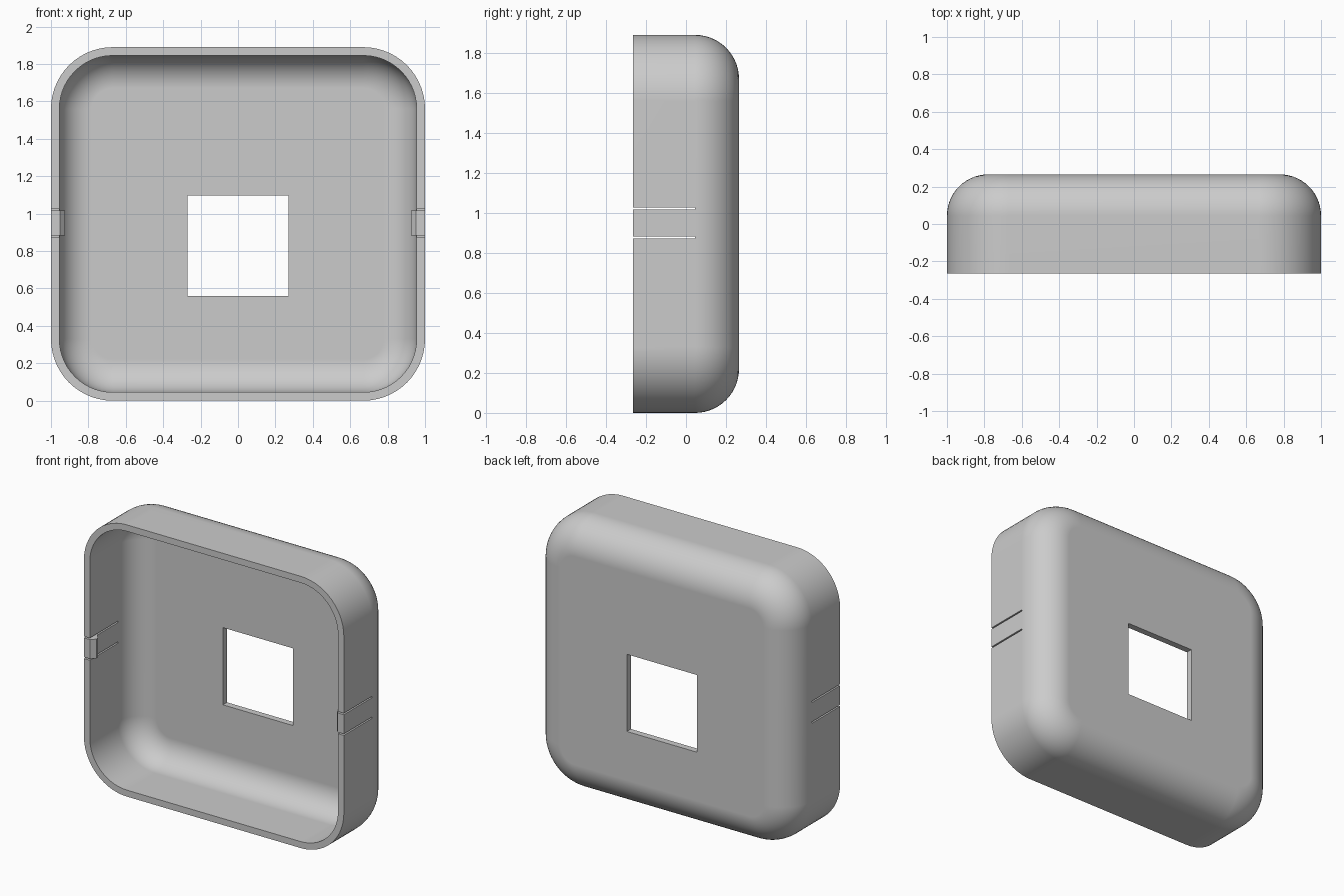
import bpy, bmesh, math

if "Cube" in bpy.data.objects:
    bpy.data.objects.remove(bpy.data.objects["Cube"])

W, H, D = 1.0, 0.945, 0.265     # half width, height and depth
WALL, CORNER, FILLET = 0.045, 0.33, 0.22
CLIP_Z, CLIP_HALF, SLOT = 0.949, 0.067, 0.01
STEPS = 14

grey = bpy.data.materials.new("light_grey")
grey.use_nodes = True
grey.diffuse_color = (0.6, 0.6, 0.6, 1)
grey.node_tree.nodes["Principled BSDF"].inputs["Base Color"].default_value = (0.6, 0.6, 0.6, 1)


def make_object(name, bm):
    bmesh.ops.recalc_face_normals(bm, faces=bm.faces)
    mesh = bpy.data.meshes.new(name)
    bm.to_mesh(mesh)
    bm.free()
    obj = bpy.data.objects.new(name, mesh)
    mesh.materials.append(grey)
    bpy.context.collection.objects.link(obj)
    return obj


def activate(obj):
    bpy.ops.object.select_all(action='DESELECT')
    obj.select_set(True)
    bpy.context.view_layer.objects.active = obj


def ring(bm, inset, y):
    """Rounded rectangle, shrunk by inset, at depth y."""
    r = CORNER - inset
    verts = []
    for q, (sx, sz) in enumerate([(1, 1), (-1, 1), (-1, -1), (1, -1)]):
        for i in range(STEPS + 1):
            a = (q + i / STEPS) * math.pi / 2
            verts.append(bm.verts.new((sx * (W - CORNER) + r * math.cos(a), y,
                                       H + sz * (H - CORNER) + r * math.sin(a))))
    return verts


def box(name, x0, x1, y0, y1, z0, z1):
    bm = bmesh.new()
    bmesh.ops.create_cube(bm, size=1)
    for v in bm.verts:
        v.co = ((x0 + x1) / 2 + v.co.x * (x1 - x0),
                (y0 + y1) / 2 + v.co.y * (y1 - y0),
                (z0 + z1) / 2 + v.co.z * (z1 - z0))
    return make_object(name, bm)


# Shell: outer skin and inner skin lofted through the open rim
def fillet_rings(bm, wall):
    rings = [ring(bm, wall, -D)]
    r = FILLET - wall
    for i in range(STEPS + 1):
        a = i / STEPS * math.pi / 2
        rings.append(ring(bm, wall + r * (1 - math.cos(a)), D - FILLET + r * math.sin(a)))
    return rings


bm = bmesh.new()
outer, inner = fillet_rings(bm, 0), fillet_rings(bm, WALL)
rings = outer[::-1] + inner
for a, b in zip(rings, rings[1:]):
    n = len(a)
    for i in range(n):
        j = (i + 1) % n
        bm.faces.new((a[i], a[j], b[j], b[i]))
bm.faces.new(rings[0])
bm.faces.new(rings[-1])
shell = make_object("shell", bm)

# Square window and the thin slots beside each clip
cutters = [box("window_cutter", -0.27, 0.27, 0.1, 0.4, 0.56, 1.097)]
for side in (-1, 1):
    for z in (CLIP_Z - CLIP_HALF - SLOT, CLIP_Z + CLIP_HALF):
        xs = sorted((side * 0.9, side * 1.1))
        cutters.append(box("slot_cutter", xs[0], xs[1], -0.4, D - FILLET, z, z + SLOT))
activate(shell)
for cutter in cutters:
    mod = shell.modifiers.new("cut", 'BOOLEAN')
    mod.operation, mod.solver, mod.object = 'DIFFERENCE', 'EXACT', cutter
    bpy.ops.object.modifier_apply(modifier=mod.name)
    bpy.data.objects.remove(cutter)
bpy.ops.object.shade_smooth_by_angle(angle=math.radians(30))
weighted = shell.modifiers.new("even_shading", 'WEIGHTED_NORMAL')
weighted.keep_sharp = True

# Snap clips: wedge-shaped hooks just inside the rim
hook = [(0.97, -D), (0.952, -D), (0.925, -0.235), (0.925, -0.215), (0.952, -0.185), (0.97, -0.185)]
for name, side in (("left_clip", 1), ("right_clip", -1)):
    bm = bmesh.new()
    base = bm.faces.new([bm.verts.new((side * x, y, CLIP_Z - CLIP_HALF)) for x, y in hook])
    top = bmesh.ops.extrude_face_region(bm, geom=[base])
    bmesh.ops.translate(bm, vec=(0, 0, 2 * CLIP_HALF),
                        verts=[v for v in top["geom"] if isinstance(v, bmesh.types.BMVert)])
    make_object(name, bm)
